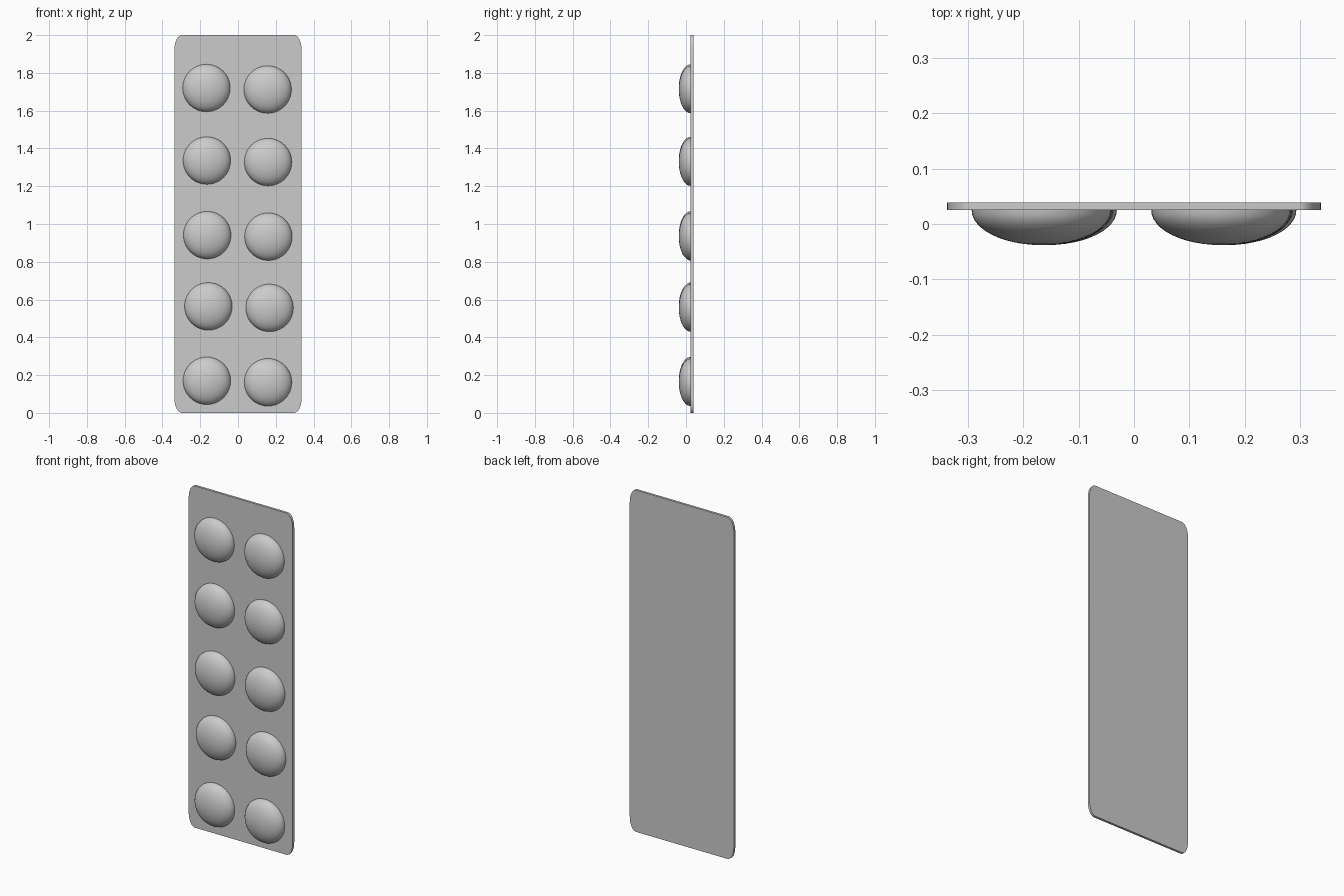
import bpy, bmesh
from math import sin, cos, pi

cube = bpy.data.objects.get("Cube")
if cube:
    bpy.data.objects.remove(cube, do_unlink=True)

# One plain grey for the whole pack
grey = bpy.data.materials.new("foil_grey")
grey.use_nodes = True
grey.diffuse_color = (0.6, 0.6, 0.6, 1)
grey.node_tree.nodes["Principled BSDF"].inputs["Base Color"].default_value = (0.6, 0.6, 0.6, 1)

FRONT, BACK = 0.025, 0.039
HALF_W, HEIGHT = 0.337, 2.0
RADIUS, DEPTH = 0.126, 0.063


def finish(name, bm):
    bmesh.ops.recalc_face_normals(bm, faces=bm.faces)
    mesh = bpy.data.meshes.new(name)
    bm.to_mesh(mesh)
    bm.free()
    mesh.materials.append(grey)
    obj = bpy.data.objects.new(name, mesh)
    bpy.context.collection.objects.link(obj)
    bpy.ops.object.select_all(action="DESELECT")
    obj.select_set(True)
    bpy.context.view_layer.objects.active = obj
    bpy.ops.object.shade_smooth_by_angle(angle=pi / 6)
    return obj


# Backing sheet: rectangle with tall elliptical corners, extruded in depth
def backing_sheet(corner_x=0.04, corner_z=0.08, steps=8):
    bm = bmesh.new()
    outline = []
    for quarter, (sx, sz) in enumerate([(1, 1), (-1, 1), (-1, -1), (1, -1)]):
        for i in range(steps + 1):
            a = (quarter + i / steps) * pi / 2
            x = sx * (HALF_W - corner_x) + corner_x * cos(a)
            z = HEIGHT / 2 + sz * (HEIGHT / 2 - corner_z) + corner_z * sin(a)
            outline.append(bm.verts.new((x, FRONT, z)))
    face = bm.faces.new(outline)
    extruded = bmesh.ops.extrude_face_region(bm, geom=[face], use_keep_orig=True)
    moved = [v for v in extruded["geom"] if isinstance(v, bmesh.types.BMVert)]
    bmesh.ops.translate(bm, verts=moved, vec=(0, BACK - FRONT, 0))
    finish("backing_sheet", bm)


# Blister: flattened half sphere bulging towards the front
def blister(name, x, z, rings=12, segments=40):
    bm = bmesh.new()
    arc = [bm.verts.new((x + RADIUS * cos(t), FRONT - DEPTH * sin(t), z))
           for t in (i / rings * pi / 2 for i in range(rings + 1))]
    edges = [bm.edges.new(pair) for pair in zip(arc, arc[1:])]
    bmesh.ops.spin(bm, geom=arc + edges, cent=(x, 0, z), axis=(0, 1, 0),
                   angle=2 * pi, steps=segments)
    bmesh.ops.remove_doubles(bm, verts=bm.verts, dist=0.0001)
    obj = finish(name, bm)
    # make sure the open shell faces outwards
    if sum(p.normal.y for p in obj.data.polygons) > 0:
        obj.data.flip_normals()


backing_sheet()

# Five slightly uneven rows, each a pair of blisters
rows = [(-0.003, 0.166), (0.005, 0.56), (-0.001, 0.937), (-0.003, 1.332), (-0.005, 1.716)]
for number, (shift, z) in enumerate(rows, 1):
    for side, sign in (("left", 1), ("right", -1)):
        blister(f"blister_{side}_{number}", shift + sign * 0.162, z - sign * 0.004)
